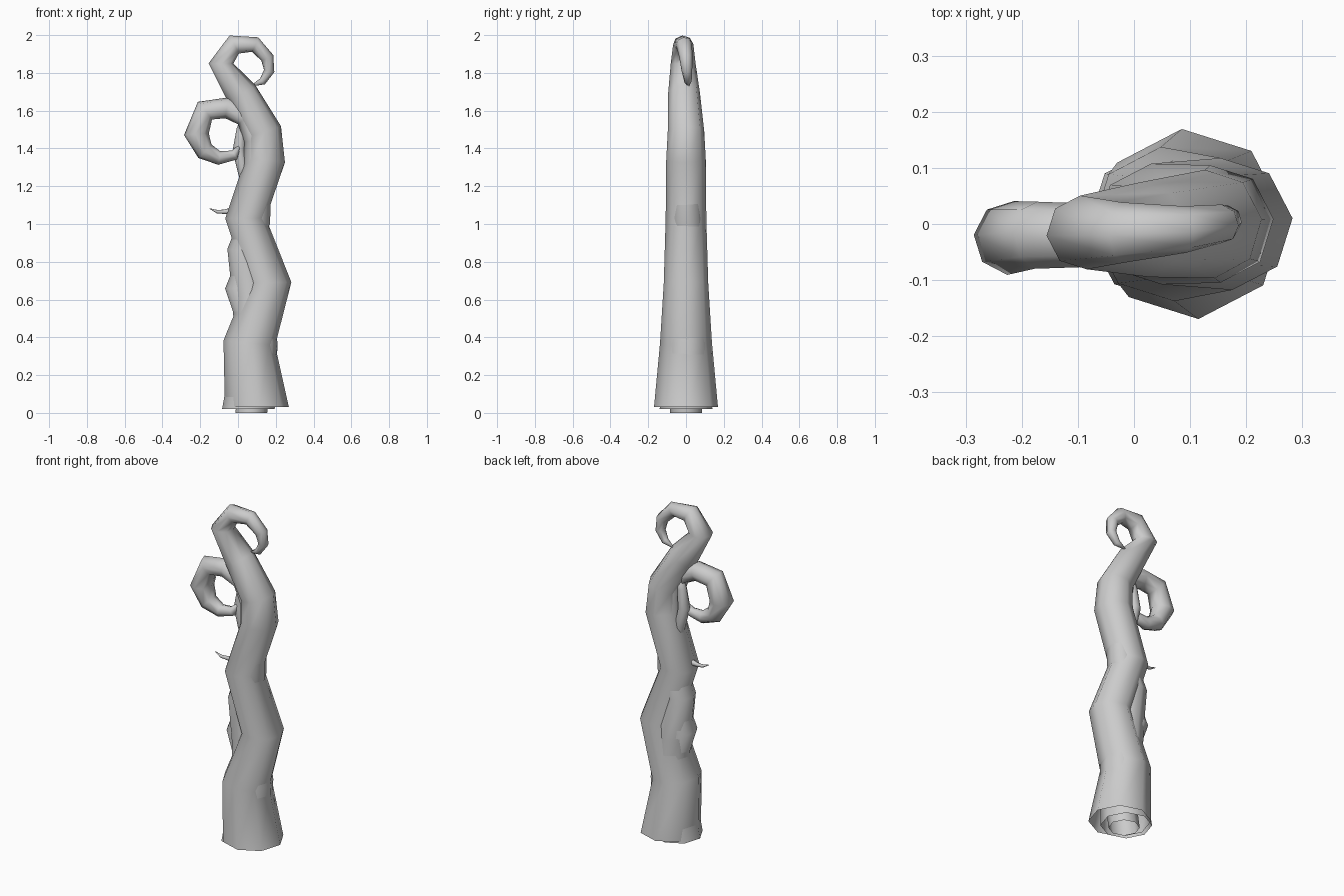
import bpy, bmesh, math
from mathutils import Vector

SIDES = 8


def tendril(name, path):
    """Tapered tube through (x, y, z, radius) points: open root, closed tip."""
    pts = [Vector(p[:3]) for p in path]
    bm = bmesh.new()
    rings = []
    for i, p in enumerate(pts):
        a, b = pts[max(i - 1, 0)], pts[min(i + 1, len(pts) - 1)]
        t = (p - a).normalized() + (b - p).normalized()
        t = Vector((0, 0, 1)) if i == 0 else t.normalized()
        u = Vector((0, 1, 0)).cross(t).normalized()
        v = t.cross(u)
        ring = []
        for k in range(SIDES):
            ang = 2 * math.pi * k / SIDES + math.radians(5)
            ring.append(bm.verts.new(p + path[i][3] * (math.cos(ang) * u + math.sin(ang) * v)))
        rings.append(ring)
    for r0, r1 in zip(rings, rings[1:]):
        for k in range(SIDES):
            n = (k + 1) % SIDES
            bm.faces.new((r0[k], r0[n], r1[n], r1[k]))
    bm.faces.new(rings[-1])
    me = bpy.data.meshes.new(name)
    bm.to_mesh(me)
    bm.free()
    for f in me.polygons:
        f.use_smooth = True
    ob = bpy.data.objects.new(name, me)
    bpy.context.collection.objects.link(ob)
    return ob


# Thick outer stem with curled top
tendril("main_stem", [
    (0.10, 0, 0.03, 0.17), (0.06, 0, 0.37, 0.138), (0.165, 0, 0.69, 0.118),
    (0.04, 0, 1.03, 0.108), (0.145, 0, 1.34, 0.105), (0.135, 0, 1.49, 0.097),
    (0.02, -0.01, 1.69, 0.085), (-0.09, -0.015, 1.85, 0.066),
    (-0.02, -0.015, 1.95, 0.054), (0.09, -0.01, 1.95, 0.042),
    (0.155, 0, 1.88, 0.035), (0.165, 0.005, 1.81, 0.028),
    (0.13, 0.01, 1.755, 0.02), (0.075, 0.015, 1.733, 0.004)])

# Second stem, weaving through the first and ending in a side loop
tendril("looped_stem", [
    (0.055, 0, 0.02, 0.14), (0.095, 0.005, 0.37, 0.115), (0.07, 0.01, 0.62, 0.10),
    (0.03, 0.01, 0.86, 0.087), (0.09, 0.005, 1.02, 0.082), (0.10, 0, 1.25, 0.075),
    (0.10, -0.005, 1.45, 0.068), (0.04, -0.015, 1.57, 0.058),
    (-0.06, -0.02, 1.615, 0.056), (-0.175, -0.02, 1.60, 0.060),
    (-0.22, -0.025, 1.475, 0.066), (-0.175, -0.025, 1.385, 0.050),
    (-0.10, -0.02, 1.35, 0.037), (-0.02, -0.015, 1.365, 0.028),
    (0.015, -0.01, 1.42, 0.006)])

# Inner stem, seen as a bulge and a thin spike
tendril("inner_stem", [
    (0.07, 0, 0.0, 0.085), (0.12, 0, 0.35, 0.08), (0.005, 0.01, 0.66, 0.074),
    (0.08, 0.005, 0.90, 0.05), (0.06, 0, 1.03, 0.035), (0.0, 0, 1.075, 0.025),
    (-0.07, 0, 1.065, 0.012), (-0.11, 0, 1.065, 0.009), (-0.15, 0, 1.082, 0.002)])

# Slim shoot between the loop and the stem
tendril("slim_shoot", [
    (0.04, 0.01, 1.20, 0.02), (0.03, 0.01, 1.28, 0.032), (0.005, 0.01, 1.39, 0.034),
    (0.02, 0.01, 1.50, 0.028), (0.05, 0.01, 1.59, 0.022)])
